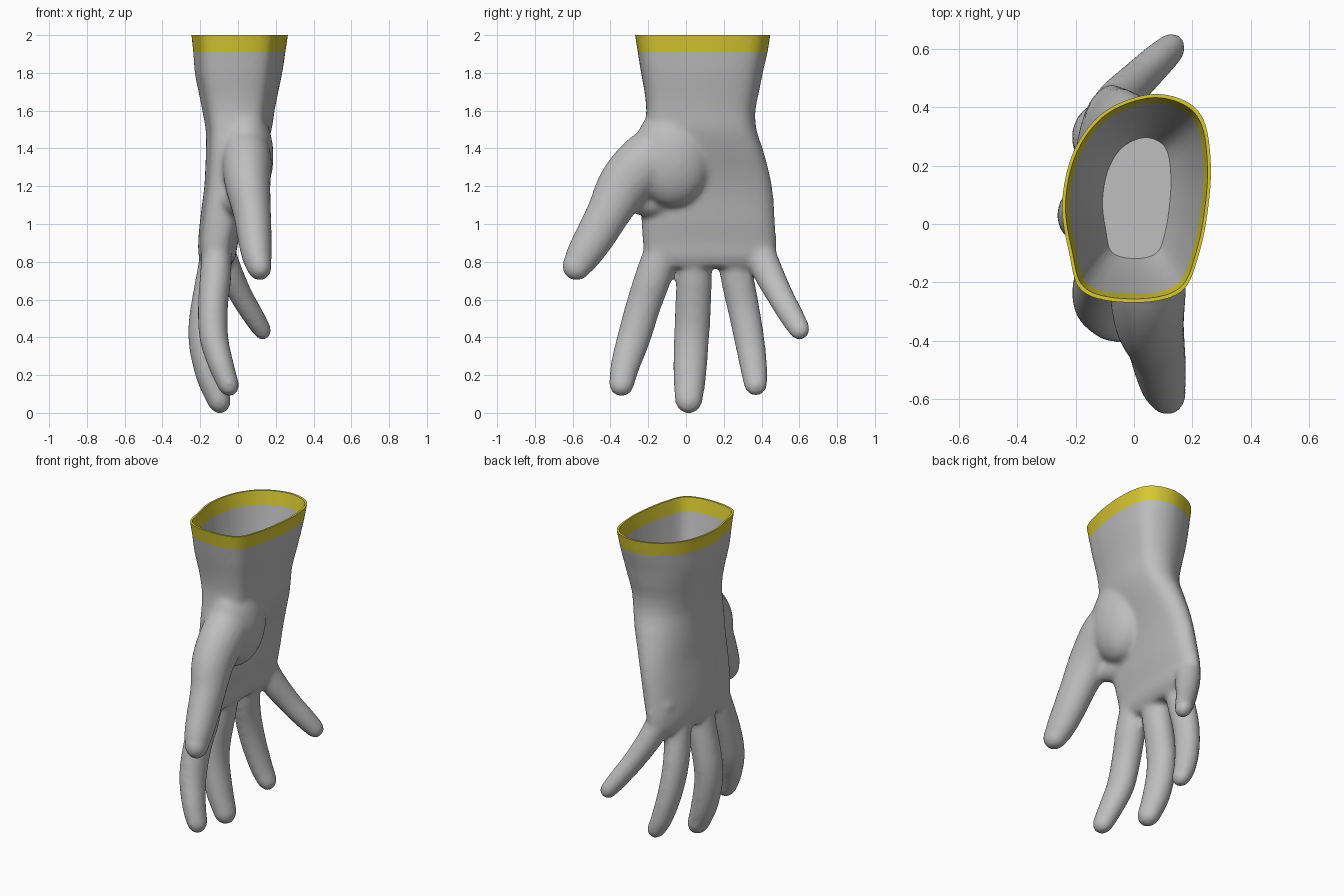
import bpy, bmesh, math
from mathutils import Vector

if "Cube" in bpy.data.objects:
    bpy.data.objects.remove(bpy.data.objects["Cube"])


def material(name, rgb):
    m = bpy.data.materials.new(name)
    m.diffuse_color = (*rgb, 1)
    m.use_nodes = True
    m.node_tree.nodes["Principled BSDF"].inputs["Base Color"].default_value = m.diffuse_color
    return m


def spline(pts, steps, closed=False):
    """Smooth curve through points of any dimension."""
    n, out = len(pts), []
    at = (lambda i: pts[i % n]) if closed else (lambda i: pts[max(0, min(n - 1, i))])
    for i in range(n if closed else n - 1):
        for s in range(steps):
            t = s / steps
            out.append([0.5 * (2 * b + (c - a) * t + (2 * a - 5 * b + 4 * c - d) * t * t
                               + (3 * b - a - 3 * c + d) * t ** 3)
                        for a, b, c, d in zip(at(i - 1), at(i), at(i + 1), at(i + 2))])
    return out if closed else out + [list(pts[-1])]


def loft(bm, rings):
    """Closed solid through a list of equal-length rings."""
    loops = [[bm.verts.new(p) for p in r] for r in rings]
    n = len(loops[0])
    for a, b in zip(loops, loops[1:]):
        for i in range(n):
            j = (i + 1) % n
            bm.faces.new((a[i], a[j], b[j], b[i]))
    bm.faces.new(loops[0][::-1])
    bm.faces.new(loops[-1])


def finger(bm, pts):
    """Tube along (x, y, z, radius) points with a round tip, slightly flat in x."""
    path = spline(pts, 5)
    tip = Vector(path[-1][:3])
    end = (tip - Vector(path[-2][:3])).normalized()
    r = path[-1][3]
    for k in range(1, 6):
        a = k * math.pi / 2 / 5.2
        path.append([*(tip + end * (r + .01) * math.sin(a)), r * math.cos(a)])
    rings = []
    for i, p in enumerate(path):
        d = Vector(path[min(i + 1, len(path) - 1)][:3]) - Vector(path[max(i - 1, 0)][:3])
        side = d.cross(Vector((1, 0, 0))).normalized()
        up = side.cross(d).normalized()
        c, r = Vector(p[:3]), p[3] + .003
        rings.append([c + side * r * math.cos(t) + up * r * 0.86 * math.sin(t)
                      for t in (k * math.tau / 20 for k in range(20))])
    loft(bm, rings)


bm = bmesh.new()

# Sleeve and palm: one rounded outline fitted to each level
outline = [(.05, .44), (.17, .42), (.238, .35), (.26, .2), (.25, .05), (.22, -.1),
           (.16, -.23), (0, -.265), (-.17, -.23), (-.215, -.1), (-.24, .07),
           (-.2, .25), (-.1, .38)]
unit = [((x - .01) / .25, (y - .0875) / .3525) for x, y in spline(outline, 4, True)]
# z, x min, x max, y min, y max
levels = [(2.06, -.255, .272, -.28, .455), (2.0, -.247, .264, -.27, .445),
          (1.9, -.236, .249, -.254, .429), (1.8, -.229, .234, -.238, .405),
          (1.7, -.209, .213, -.22, .386), (1.6, -.189, .193, -.21, .366),
          (1.5, -.171, .178, -.22, .372), (1.4, -.169, .145, -.235, .405),
          (1.3, -.173, .105, -.238, .433), (1.2, -.178, .07, -.238, .455),
          (1.1, -.191, .045, -.238, .465), (1.0, -.203, .025, -.235, .471),
          (.9, -.211, .0, -.228, .477), (.82, -.207, -.015, -.218, .467),
          (.77, -.187, -.045, -.19, .42)]
loft(bm, [[((a + b) / 2 + u * (b - a) / 2, (c + d) / 2 + v * (d - c) / 2, z) for u, v in unit]
          for z, a, b, c, d in spline(levels, 2)])

# Index, middle, ring and little fingers, the thumb, and the web beside the thumb
for pts in (
    [(-.11, -.11, .92, .085), (-.118, -.17, .73, .094), (-.132, -.225, .57, .09),
     (-.128, -.275, .4, .086), (-.088, -.322, .25, .075), (-.055, -.34, .16, .065)],
    [(-.11, .045, .92, .085), (-.14, .043, .72, .092), (-.178, .035, .5, .092),
     (-.18, .027, .36, .09), (-.148, .02, .2, .085), (-.105, .015, .077, .072)],
    [(-.11, .24, .92, .08), (-.13, .27, .72, .085), (-.14, .305, .55, .082),
     (-.122, .337, .38, .077), (-.085, .36, .23, .069), (-.056, .368, .16, .061)],
    [(-.11, .355, .98, .07), (-.062, .415, .79, .079), (.012, .493, .63, .069),
     (.077, .555, .52, .063), (.122, .597, .448, .055)],
    [(.03, -.04, 1.43, .14), (.045, -.195, 1.34, .152), (.052, -.325, 1.21, .138),
     (.075, -.41, 1.06, .114), (.087, -.478, .94, .104), (.1, -.546, .83, .09),
     (.11, -.574, .785, .077)],
    [(-.04, -.1, 1.16, .1), (-.02, -.2, 1.13, .09), (.02, -.29, 1.14, .07)],
):
    finger(bm, pts)

# Broad pad at the base of the thumb
pad = bmesh.ops.create_uvsphere(bm, u_segments=32, v_segments=20, radius=1)["verts"]
for v in pad:
    v.co = Vector((.04 + v.co.x * .148, -.07 + v.co.y * .21, 1.36 + v.co.z * .27))

bmesh.ops.recalc_face_normals(bm, faces=bm.faces[:])
mesh = bpy.data.meshes.new("glove")
bm.to_mesh(mesh)
bm.free()
glove = bpy.data.objects.new("glove", mesh)
bpy.context.collection.objects.link(glove)
bpy.context.view_layer.objects.active = glove
glove.select_set(True)

# Fuse the parts into one soft skin
fuse = glove.modifiers.new("fuse", "REMESH")
fuse.mode = "VOXEL"
fuse.voxel_size = 0.014
soften = glove.modifiers.new("soften", "SMOOTH")
soften.factor = 0.5
soften.iterations = 10
for name in ("fuse", "soften"):
    bpy.ops.object.modifier_apply(modifier=name)

# Grey rubber and yellow hem
glove.data.materials.clear()
glove.data.materials.append(material("grey rubber", (.52, .52, .52)))
glove.data.materials.append(material("yellow hem", (.7, .6, .03)))

# Cut the sleeve open and split the skin along the hem line
bm = bmesh.new()
bm.from_mesh(glove.data)
HEM = 1.915
for z, clear in ((2.0, True), (HEM, False)):
    bmesh.ops.bisect_plane(bm, geom=bm.verts[:] + bm.edges[:] + bm.faces[:],
                           plane_co=(0, 0, z), plane_no=(0, 0, 1), clear_outer=clear)

# Rim and lining: the open edge is extruded inwards and down to a floor
edges = [e for e in bm.edges if e.is_boundary]
sx = sy = 1.0
for z, kx, ky in ((2.0, .955, .965), (HEM, .9, .92), (1.8, .84, .86), (1.7, .76, .8),
                  (1.6, .68, .73), (1.5, .57, .65), (1.43, .46, .58)):
    geom = bmesh.ops.extrude_edge_only(bm, edges=edges)["geom"]
    ring = {g for g in geom if isinstance(g, bmesh.types.BMVert)}
    edges = [g for g in geom if isinstance(g, bmesh.types.BMEdge)
             and g.verts[0] in ring and g.verts[1] in ring]
    for v in ring:
        v.co = (.01 + (v.co.x - .01) * kx / sx, .09 + (v.co.y - .09) * ky / sy, z)
    sx, sy = kx, ky
bmesh.ops.edgeloop_fill(bm, edges=edges)
bmesh.ops.recalc_face_normals(bm, faces=bm.faces[:])

# Yellow above the hem line inside and out, grey everywhere else
for f in bm.faces:
    f.material_index = int(f.calc_center_median().z > HEM)
bm.to_mesh(glove.data)
bm.free()
bpy.ops.object.shade_smooth_by_angle(angle=math.radians(40))
